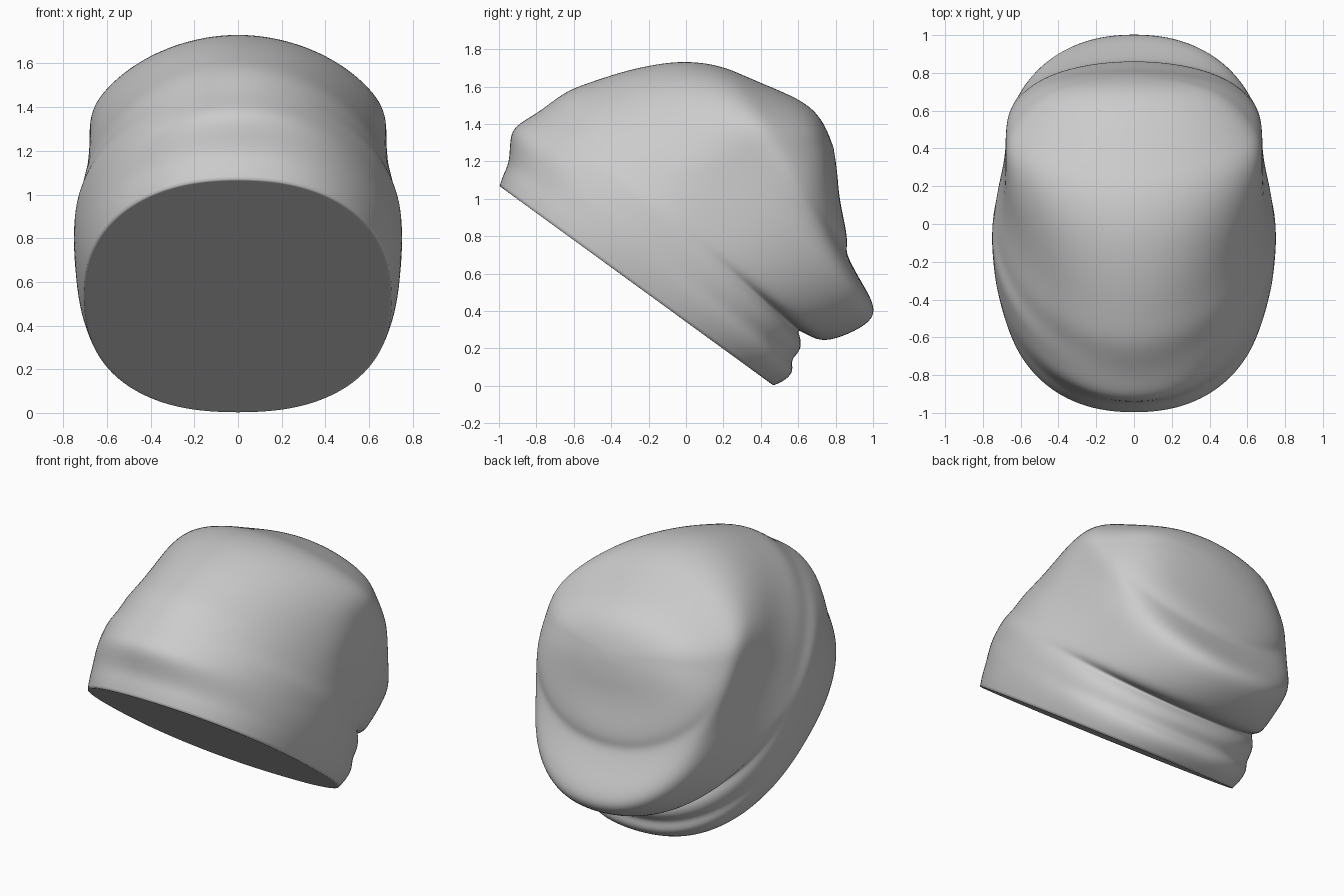
import bpy, bmesh, math

if "Cube" in bpy.data.objects:
    bpy.data.objects.remove(bpy.data.objects["Cube"])

# Tilted rings: front point (y, z), back point (y, z), half width
RINGS = [
    (-1.00, 1.07, .47, .00, .708), (-.98, 1.13, .54, .03, .728),
    (-.95, 1.19, .58, .08, .742), (-.945, 1.27, .56, .14, .748),
    (-.94, 1.37, .615, .18, .753), (-.87, 1.42, .62, .25, .755),
    (-.80, 1.46, .585, .315, .75), (-.72, 1.52, .70, .235, .74),
    (-.63, 1.585, .80, .245, .72), (-.50, 1.63, .94, .305, .695),
    (-.35, 1.68, 1.02, .375, .685), (-.20, 1.715, .99, .47, .68),
    (-.05, 1.737, .935, .56, .68), (.10, 1.73, .885, .65, .68),
    (.22, 1.70, .855, .715, .665), (.32, 1.655, .865, .76, .63),
    (.45, 1.60, .855, .84, .57), (.59, 1.54, .83, .95, .48),
    (.68, 1.48, .815, 1.05, .37), (.74, 1.40, .81, 1.13, .23),
]
SEG = 40
BAND = 8           # rings below this one carry the front hem band


def mix(a, b, t):
    return a + (b - a) * max(0, min(1, t))


def add_ring(bm, n, scale=1.0):
    fy, fz, by, bz, w = RINGS[n]
    # The hem band only bulges near the front middle: smooth line plus bump
    dy = dz = 0
    if n < BAND:
        sy = mix(RINGS[0][0], RINGS[BAND][0], n / BAND)
        sz = mix(RINGS[0][1], RINGS[BAND][1], n / BAND)
        dy, dz, fy, fz = fy - sy, fz - sz, sy, sz
    e_front = mix(2.25, 1.95, (n - 1) / 6)
    e_back = mix(2.35, 2.2, n / BAND) if n < 12 else mix(2.2, 2.0, (n - 12) / 4)
    widen = mix(1, 1.08, (n - 7) / 4)      # flattened sides on the upper cloth
    verts = []
    for i in range(SEG):
        a = 2 * math.pi * i / SEG
        p = 2 / (e_front if math.cos(a) > 0 else e_back)
        c = math.copysign(abs(math.cos(a)) ** p, math.cos(a))
        s = math.copysign(abs(math.sin(a)) ** p, math.sin(a))
        if c > 0:
            s = max(-1, min(1, s * widen))
        bump = max(c, 0) ** 2.5
        c, s = c * scale, s * scale
        verts.append(bm.verts.new((w * s,
                                   (fy + by) / 2 + c * (fy - by) / 2 + dy * bump,
                                   (fz + bz) / 2 + c * (fz - bz) / 2 + dz * bump)))
    return verts


def bridge(bm, a, b):
    for i in range(SEG):
        j = (i + 1) % SEG
        bm.faces.new((a[i], a[j], b[j], b[i]))


def close(bm, ring, point):
    tip = bm.verts.new(point)
    for i in range(SEG):
        bm.faces.new((ring[i], ring[(i + 1) % SEG], tip))


bm = bmesh.new()
# Flat closed underside, then the folded cloth body up to the crown
loops = [add_ring(bm, 0, s) for s in (.5, .97)]
loops += [add_ring(bm, n) for n in range(len(RINGS))]
for lower, upper in zip(loops, loops[1:]):
    bridge(bm, lower, upper)
close(bm, loops[0], (0, -.265, .535))
close(bm, loops[-1], (0, .79, 1.275))
# Keep the hem crisp
crease = bm.edges.layers.float.new("crease_edge")
for i in range(SEG):
    e = bm.edges.get((loops[2][i], loops[2][(i + 1) % SEG]))
    e[crease] = .8
bmesh.ops.recalc_face_normals(bm, faces=bm.faces)
mesh = bpy.data.meshes.new("slouchy_hat")
bm.to_mesh(mesh)
bm.free()
for p in mesh.polygons:
    p.use_smooth = True
hat = bpy.data.objects.new("slouchy_hat", mesh)
bpy.context.collection.objects.link(hat)
sub = hat.modifiers.new("smooth_cloth", 'SUBSURF')
sub.levels = sub.render_levels = 2
